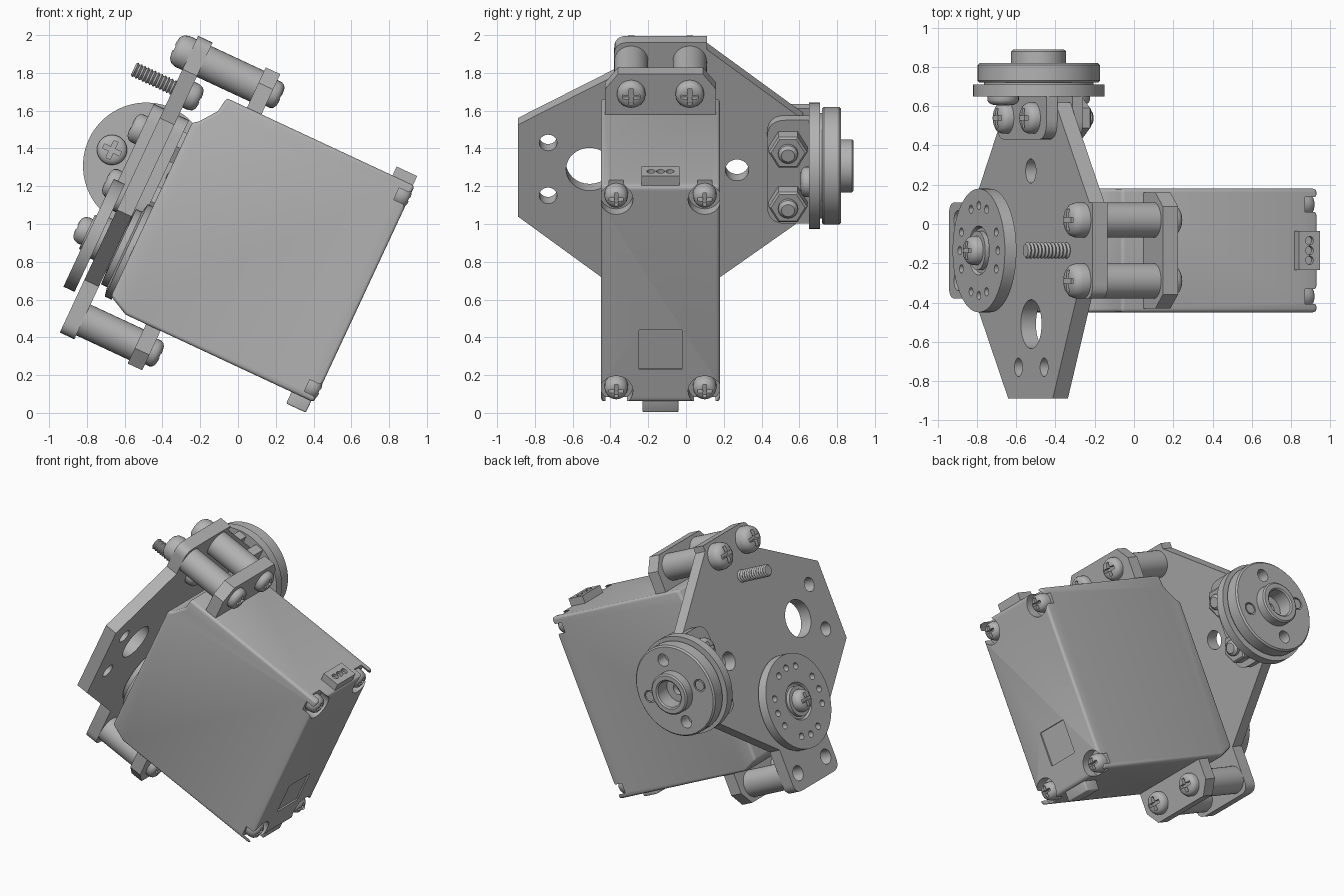
import bpy, bmesh, math
from mathutils import Matrix

if "Cube" in bpy.data.objects:
    bpy.data.objects.remove(bpy.data.objects["Cube"])

TILT = math.radians(25)
MID = -0.135          # y of the motor's middle plane
HUB = (0.98, -0.993)  # side wheel centre as (height, depth)

grey = bpy.data.materials.new("mid_grey")
grey.use_nodes = True
grey.diffuse_color = (0.45, 0.45, 0.45, 1)
grey.node_tree.nodes["Principled BSDF"].inputs["Base Color"].default_value = grey.diffuse_color

# Frames: U extrudes through the plate, Y sideways, V along the plate
FRAMES = {
    "U": Matrix(((0, 0, 1), (1, 0, 0), (0, 1, 0))),
    "Y": Matrix(((0, 1, 0), (0, 0, 1), (1, 0, 0))),
    "V": Matrix.Identity(3),
}


def skin(bm, axis, rings):
    """Join rings of points into a closed solid."""
    m = FRAMES[axis]
    vs = [[bm.verts.new(m @ Matrix.Translation(p).translation) for p in r] for r in rings]
    n = len(vs[0])
    for a, b in zip(vs, vs[1:]):
        for i in range(n):
            j = (i + 1) % n
            bm.faces.new((a[i], a[j], b[j], b[i]))
    bm.faces.new(vs[0])
    bm.faces.new(vs[-1])


def prism(bm, axis, pts, h0, h1):
    skin(bm, axis, [[(x, y, h) for x, y in pts] for h in (h0, h1)])


def lathe(bm, axis, c, profile, n=40):
    angles = [2 * math.pi * i / n for i in range(n)]
    skin(bm, axis, [[(c[0] + r * math.cos(a), c[1] + r * math.sin(a), h) for a in angles]
                    for r, h in profile])


def cyl(bm, axis, c, r, h0, h1, n=32):
    lathe(bm, axis, c, [(r, h0), (r, h1)], n)


def rect(x0, x1, y0, y1):
    return [(x0, y0), (x1, y0), (x1, y1), (x0, y1)]


def rounded(pts, radius, which):
    """Round the chosen corners of an outline."""
    out = []
    for i, p in enumerate(pts):
        if i not in which:
            out.append(p)
            continue
        ends = []
        for q in (pts[i - 1], pts[(i + 1) % len(pts)]):
            d = min(radius / math.dist(p, q), 0.45)
            ends.append((p[0] + (q[0] - p[0]) * d, p[1] + (q[1] - p[1]) * d))
        for k in range(7):
            t = k / 6
            out.append(tuple((1 - t) ** 2 * a + 2 * t * (1 - t) * b + t * t * e
                             for a, b, e in zip(ends[0], p, ends[1])))
    return out


def make_object(name, bm):
    bmesh.ops.recalc_face_normals(bm, faces=bm.faces)
    me = bpy.data.meshes.new(name)
    bm.to_mesh(me)
    bm.free()
    ob = bpy.data.objects.new(name, me)
    ob.rotation_euler = (0, TILT, 0)
    bpy.context.collection.objects.link(ob)
    return ob


def finish(name, bm, cut=None, bevel=0):
    ob = make_object(name, bm)
    if bevel:
        mod = ob.modifiers.new("bevel", "BEVEL")
        mod.width, mod.segments, mod.limit_method = bevel, 3, "ANGLE"
    if cut:
        cutter = make_object(name + "_cutter", cut)
        cutter.hide_render = True
        mod = ob.modifiers.new("cut", "BOOLEAN")
        mod.object, mod.solver = cutter, "EXACT"
    dg = bpy.context.evaluated_depsgraph_get()
    me = bpy.data.meshes.new_from_object(ob.evaluated_get(dg))
    ob.modifiers.clear()
    ob.data = me
    if cut:
        bpy.data.objects.remove(cutter)
    me.materials.clear()
    me.materials.append(grey)
    me.polygons.foreach_set("use_smooth", [True] * len(me.polygons))
    me.set_sharp_from_angle(angle=math.radians(35))
    return ob


def screw(name, axis, c, h, height, r=0.075):
    """Pan head with a cross recess; negative height points backwards."""
    bm, cut = bmesh.new(), bmesh.new()
    lathe(bm, axis, c, [(r, h), (r, h + .45 * height), (.9 * r, h + .75 * height),
                        (.7 * r, h + .93 * height), (.4 * r, h + height)], 28)
    w, l = .15 * r, .62 * r
    cross = [(l, -w), (l, w), (w, w), (w, l), (-w, l), (-w, w),
             (-l, w), (-l, -w), (-w, -w), (-w, -l), (w, -l), (w, -w)]
    prism(cut, axis, [(c[0] + x, c[1] + y) for x, y in cross], h + .5 * height, h + 1.5 * height)
    finish(name, bm, cut)


# Mounting plate
outline = [(-.38, 1.72), (-.38, 1.525), (-.89, 1.24), (-.89, .704), (-.38, .295), (-.38, -.013),
           (.11, -.013), (.11, .295), (.62, .69), (.62, 1.27), (.11, 1.68), (.11, 1.72)]
bm, cut = bmesh.new(), bmesh.new()
prism(bm, "U", rounded(outline, .07, (0, 5, 6)), -1.035, -.95)
for c, r in [((-.51, .98), .125), ((.27, .975), .062), ((-.73, 1.135), .047),
             ((-.73, .826), .047), ((-.29, .1), .05), ((.02, .1), .05), ((MID, .53), .2)]:
    cyl(cut, "U", c, r, -1.2, -.8)
finish("mounting_plate", bm, cut)

# Motor case with recessed corners and a square rear panel
side = [(.22, -.76), (.22, .34), (1.485, .34), (1.485, -.76), (1.405, -.77), (1.31, -.84),
        (1.29, -.87), (.275, -.87)]
corners = [(MID + s * .234, v) for s in (-1, 1) for v in (.286, 1.406)]
bm, cut = bmesh.new(), bmesh.new()
prism(bm, "Y", side, -.45, .18)
for c in corners:
    cyl(cut, "U", c, .088, .27, .5)
prism(cut, "U", rect(-.25, -.02, .413, .644), .33, .5)
finish("motor_case", bm, cut, .018)
for i, c in enumerate(corners):
    screw(f"case_screw_{i}", "U", c, .26, .085, .062)

# Mounting ears through the case
bm = bmesh.new()
ears = [(-.43, .08), (-.36, -.01), (.09, -.01), (.16, .08),
        (.16, 1.63), (.09, 1.72), (-.36, 1.72), (-.43, 1.63)]
prism(bm, "U", ears, -.64, -.555)
finish("motor_ears", bm)

# Cable outlet and the nub opposite
bm, cut = bmesh.new(), bmesh.new()
prism(bm, "V", rect(.21, .33, MID - .1, MID + .1), 1.45, 1.537)
for k in (-1, 0, 1):
    cyl(cut, "V", (.27, MID + .05 * k), .022, 1.515, 1.6, 16)
finish("cable_outlet", bm, cut)
bm = bmesh.new()
prism(bm, "V", rect(.21, .325, MID - .095, MID + .095), .153, .25)
finish("bottom_nub", bm, bevel=.008)

# Stand-offs with their screws
for y, tag in ((-.29, "right"), (.02, "left")):
    for v, level in ((1.61, "upper"), (.1, "lower")):
        bm = bmesh.new()
        cyl(bm, "U", (y, v), .09, -.95, -.64)
        finish(f"{level}_{tag}_standoff", bm)
        screw(f"{level}_{tag}_ear_screw", "U", (y, v), -.555, .055, .075)
    screw(f"{tag}_plate_screw", "U", (y, 1.61), -1.035, -.09, .09)

# Output shaft, boss and drilled horn disc
bm = bmesh.new()
lathe(bm, "U", (MID, .53), [(.27, -.86), (.27, -.9), (.22, -.91), (.22, -.945),
                            (.12, -.95), (.12, -1.08)])
finish("output_boss", bm)
bm, cut = bmesh.new(), bmesh.new()
lathe(bm, "U", (MID, .53), [(.315, -1.055), (.315, -1.12), (.125, -1.12), (.115, -1.105),
                            (.1, -1.105), (.1, -1.13), (.08, -1.13)], 64)
for q in range(4):
    for k in (-1, 0, 1):
        a = math.radians(90 * q + 24 * k)
        cyl(cut, "U", (MID + .23 * math.cos(a), .53 + .23 * math.sin(a)), .022, -1.2, -1, 14)
finish("horn_disc", bm, cut)
screw("horn_screw", "U", (MID, .53), -1.12, -.07, .075)

# Threaded stud with head
bm = bmesh.new()
thread = [(.042 if i % 2 else .033, -.95 - .01 * i) for i in range(33)]
lathe(bm, "U", (MID, 1.416), thread, 20)
finish("threaded_stud", bm)
screw("stud_head", "U", (MID, 1.416), -.95, .07)

# Clevis bracket clamped on the plate edge
for u0, u1, tag in ((-1.095, -1.035, "outer"), (-.95, -.89, "inner")):
    bm = bmesh.new()
    prism(bm, "U", rounded(rect(.43, .66, .69, 1.295), .1, (0, 3)), u0, u1)
    finish(f"{tag}_bracket_leg", bm)
for v, tag in ((1.14, "upper"), (.82, "lower")):
    screw(f"{tag}_bracket_screw", "U", (.54, v), -1.095, -.06, .08)
    bm = bmesh.new()
    lathe(bm, "U", (.54, v), [(.102, -.89), (.102, -.82), (.09, -.81)], 6)
    lathe(bm, "U", (.54, v), [(.052, -.85), (.052, -.79), (.035, -.775)], 24)
    finish(f"{tag}_bracket_nut", bm)
bm = bmesh.new()
cyl(bm, "Y", HUB, .335, .65, .71, 64)
finish("bracket_base", bm)
for s, tag in ((-1, "outer"), (1, "inner")):
    screw(f"{tag}_base_screw", "Y", (HUB[0], HUB[1] + s * .2), .65, -.045, .08)

# Side wheel with hollow hub
bm, cut = bmesh.new(), bmesh.new()
lathe(bm, "Y", HUB, [(.28, .70), (.28, .72), (.303, .72), (.312, .73), (.312, .81), (.302, .82),
                     (.14, .82), (.14, .88), (.13, .888), (.1, .888), (.09, .88),
                     (.09, .78), (.04, .78), (.04, .74)], 64)
spots = [(HUB[0] + .215 * a, HUB[1] + .215 * b) for a, b in ((1, 0), (-1, 0), (0, 1), (0, -1))]
for c in spots:
    cyl(cut, "Y", c, .043, .74, .9, 20)
finish("side_wheel", bm, cut)
for i, c in enumerate(spots[2:]):
    bm = bmesh.new()
    cyl(bm, "Y", c, .034, .73, .82, 20)
    finish(f"wheel_pin_{i}", bm)
